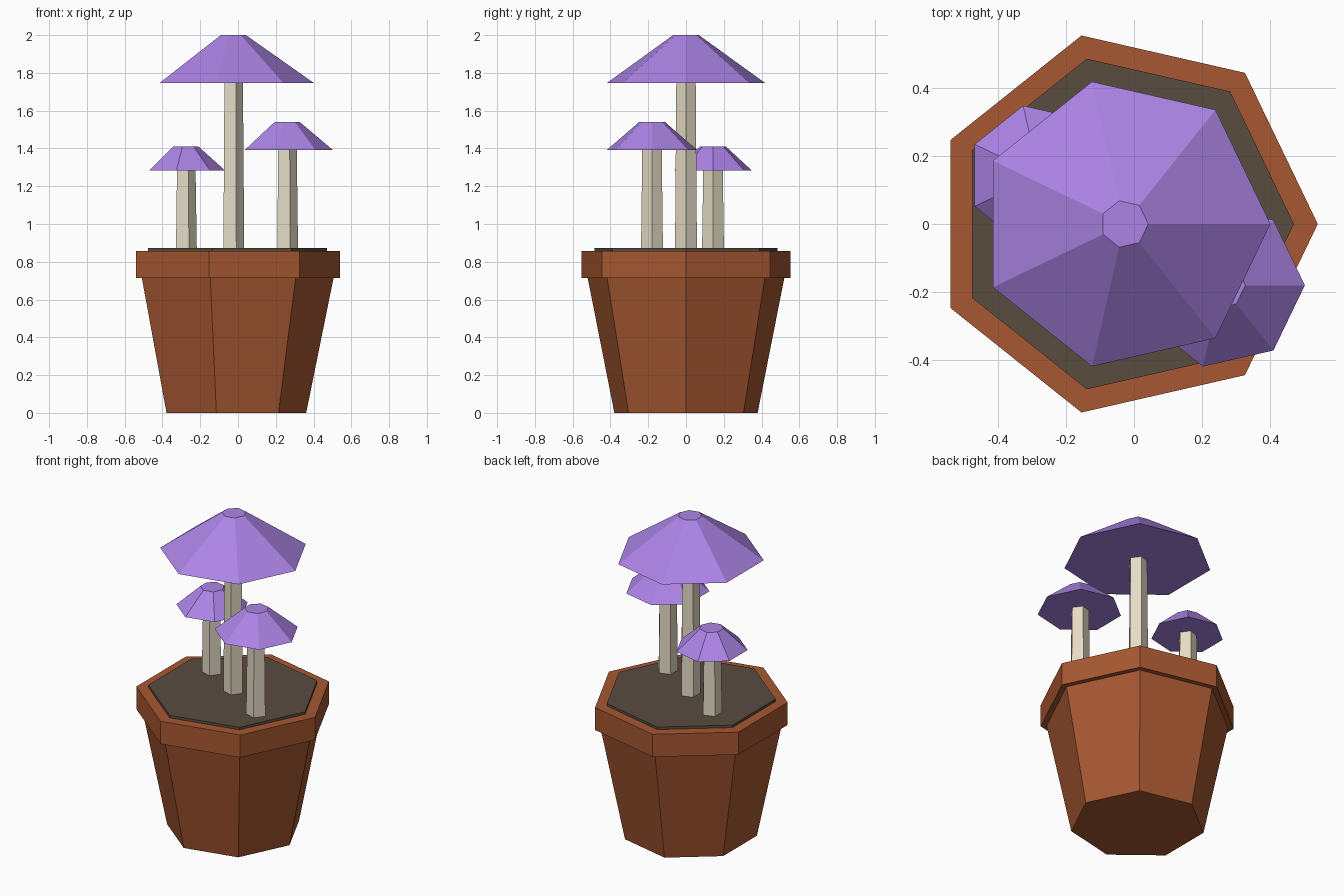
import bpy, bmesh, math

if "Cube" in bpy.data.objects:
    bpy.data.objects.remove(bpy.data.objects["Cube"])


def material(name, rgb):
    m = bpy.data.materials.new(name)
    lin = [(c / 255 / 12.92 if c < 10 else ((c / 255 + 0.055) / 1.055) ** 2.4) for c in rgb]
    m.diffuse_color = (*lin, 1)
    m.use_nodes = True
    m.node_tree.nodes["Principled BSDF"].inputs["Base Color"].default_value = m.diffuse_color
    return m


TERRACOTTA = material("terracotta", (166, 87, 49))
SOIL = material("soil", (90, 76, 64))
STEM = material("cream stem", (228, 219, 197))
CAP = material("purple cap", (172, 132, 230))


def frustum(name, mat, sides, x, y, z0, z1, r0, r1):
    """Flat-sided tapered solid with its first corner pointing along +x."""
    bm = bmesh.new()
    rings = []
    for z, r in ((z0, r0), (z1, r1)):
        rings.append([bm.verts.new((r * math.cos(2 * math.pi * i / sides),
                                    r * math.sin(2 * math.pi * i / sides), z - z0))
                      for i in range(sides)])
    low, high = rings
    bm.faces.new(low[::-1])
    bm.faces.new(high)
    for i in range(sides):
        j = (i + 1) % sides
        bm.faces.new((low[i], low[j], high[j], high[i]))
    mesh = bpy.data.meshes.new(name)
    bm.to_mesh(mesh)
    bm.free()
    mesh.materials.append(mat)
    ob = bpy.data.objects.new(name, mesh)
    ob.location = (x, y, z0)
    bpy.context.collection.objects.link(ob)
    return ob


CX = -0.028  # heptagon centre, so the bounds centre on x = 0

# Pot, rim and soil
frustum("pot_body", TERRACOTTA, 7, CX, 0, 0, 0.715, 0.389, 0.534)
frustum("pot_rim", TERRACOTTA, 7, CX, 0, 0.715, 0.858, 0.568, 0.568)
frustum("soil", SOIL, 7, CX, 0, 0.80, 0.874, 0.498, 0.498)

# Mushrooms: name, x, y, cap bottom, cap top, cap radius
for name, x, y, z0, z1, r in (("tall", CX, 0, 1.747, 2.0, 0.429),
                              ("middle", 0.257, -0.18, 1.392, 1.54, 0.245),
                              ("short", -0.279, 0.143, 1.284, 1.41, 0.21)):
    frustum(name + "_stem", STEM, 5, x, y, 0.86, z0 + 0.02, 0.061, 0.054)
    frustum(name + "_cap", CAP, 7, x, y, z0, z1, r, 0.070)
